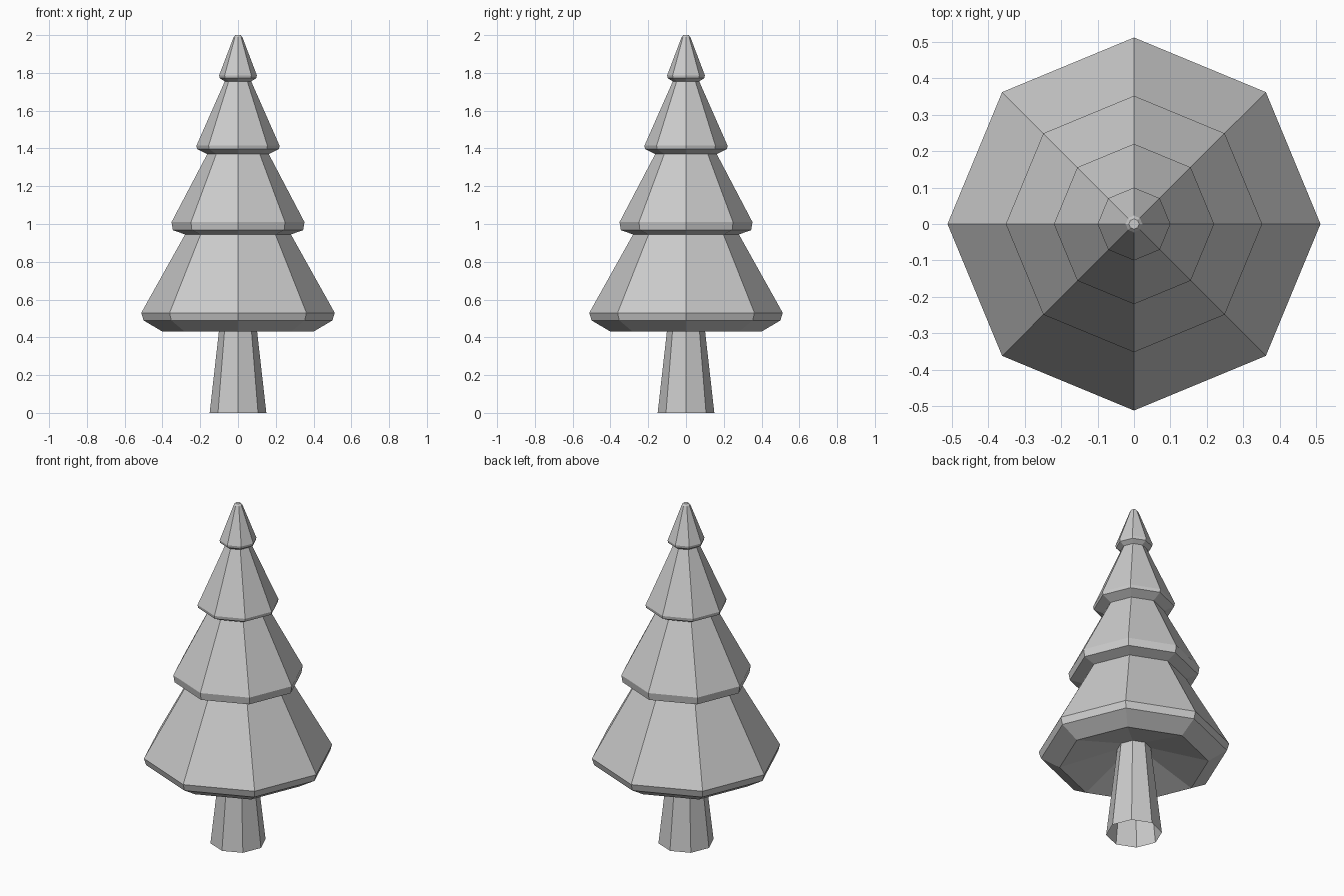
import bpy, bmesh
from math import cos, sin, pi

if "Cube" in bpy.data.objects:
    bpy.data.objects.remove(bpy.data.objects["Cube"])

SIDES = 8


def lathe(name, profile):
    """Revolve (radius, z) points into a faceted shell; radius 0 gives a point."""
    bm = bmesh.new()
    rings = []
    for r, z in profile:
        if r == 0:
            rings.append([bm.verts.new((0, 0, z))] * SIDES)
        else:
            rings.append([bm.verts.new((r * cos(2 * pi * i / SIDES),
                                        r * sin(2 * pi * i / SIDES), z))
                          for i in range(SIDES)])
    for low, high in zip(rings, rings[1:]):
        for i in range(SIDES):
            j = (i + 1) % SIDES
            corners = [low[i], low[j], high[j], high[i]]
            bm.faces.new(list(dict.fromkeys(corners)))
    mesh = bpy.data.meshes.new(name)
    bm.to_mesh(mesh)
    bm.free()
    obj = bpy.data.objects.new(name, mesh)
    bpy.context.collection.objects.link(obj)
    return obj


# Tapered trunk, open at the bottom
lathe("trunk", [(0.15, 0), (0.09, 0.53)])

# Four stacked tiers, each with a bevelled rim, and a hollow underside
lathe("foliage", [
    (0.09, 0.525), (0.40, 0.43), (0.50, 0.49), (0.512, 0.53),
    (0.28, 0.945), (0.345, 0.967), (0.352, 1.01),
    (0.163, 1.37), (0.217, 1.397), (0.22, 1.415),
    (0.07, 1.755), (0.097, 1.772), (0.10, 1.787),
    (0.023, 1.99), (0.014, 2.0), (0, 2.0),
])
